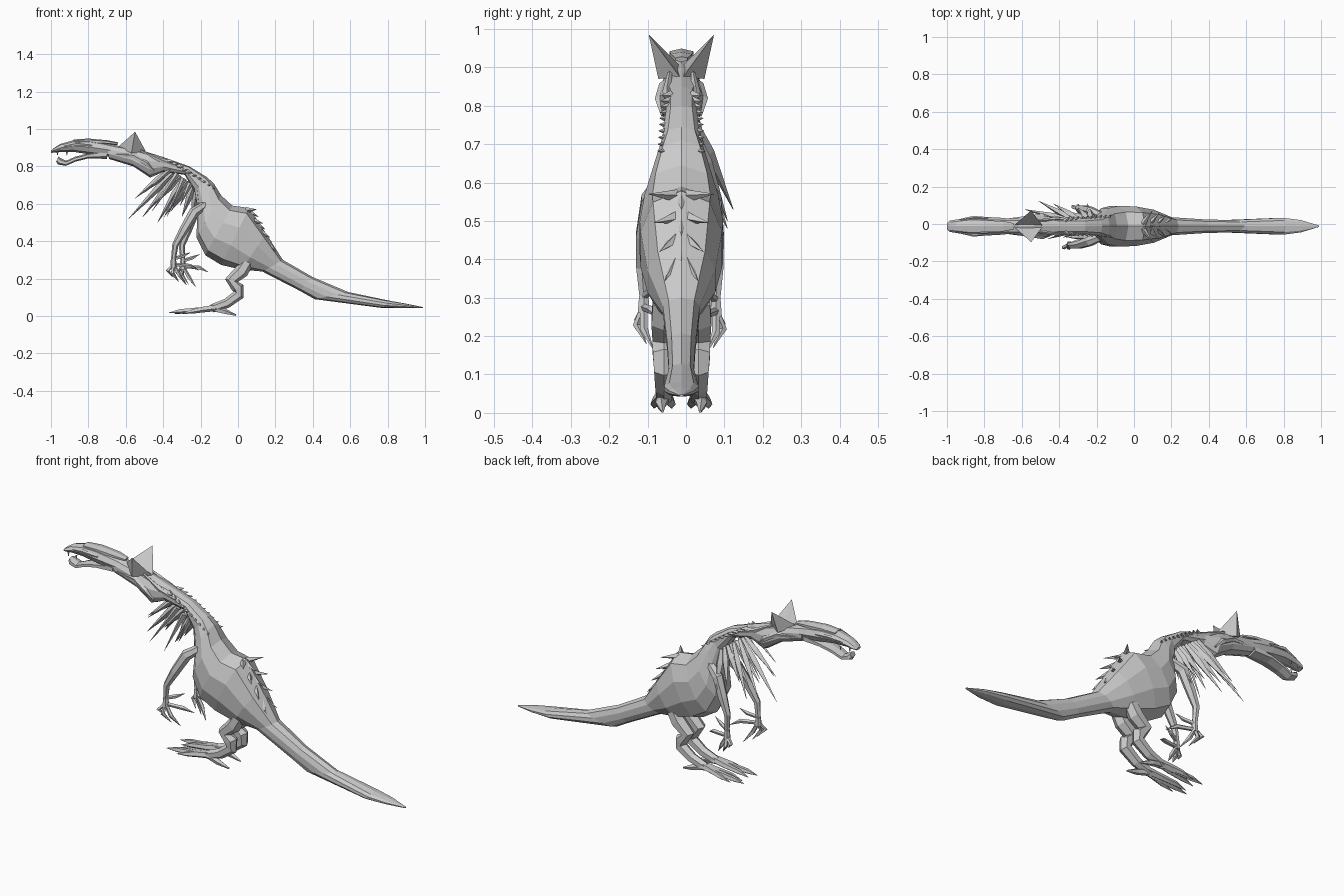
import bpy, bmesh, math
from mathutils import Vector

MID = -0.012  # the spine sits slightly off centre in y
skin = bpy.data.materials.new("grey_skin")
skin.diffuse_color = (0.6, 0.6, 0.6, 1)


def finish(bm, name):
    bmesh.ops.recalc_face_normals(bm, faces=bm.faces)
    me = bpy.data.meshes.new(name)
    bm.to_mesh(me)
    bm.free()
    me.materials.append(skin)
    ob = bpy.data.objects.new(name, me)
    ob.location.y = MID
    bpy.context.collection.objects.link(ob)


def skin_rings(bm, rings):
    rings = [[bm.verts.new(p) for p in r] for r in rings]
    n = len(rings[0])
    for a, b in zip(rings, rings[1:]):
        for i in range(n):
            bm.faces.new((a[i], a[(i + 1) % n], b[(i + 1) % n], b[i]))
    bm.faces.new(rings[0])
    bm.faces.new(rings[-1])


def loft(name, stations, n=8, power=1.0):
    """Stations are (top x, top z, bottom x, bottom z, half width)."""
    bm = bmesh.new()
    rings = []
    for tx, tz, bx, bz, w in stations:
        top, bot = Vector((tx, 0, tz)), Vector((bx, 0, bz))
        c, h = (top + bot) / 2, (top - bot) / 2
        ring = []
        for i in range(n):
            t = 2 * math.pi * i / n + math.pi / 2
            co = math.copysign(abs(math.cos(t)) ** power, math.cos(t))
            ring.append(c + h * math.sin(t) + Vector((0, w * co, 0)))
        rings.append(ring)
    skin_rings(bm, rings)
    finish(bm, name)


def add_tube(bm, pts, radii, n=6):
    pts = [Vector(p) for p in pts]
    rings = []
    for i, p in enumerate(pts):
        d = (pts[min(i + 1, len(pts) - 1)] - pts[max(i - 1, 0)]).normalized()
        u = d.cross(Vector((0, 1, 0)))
        if u.length < 0.1:
            u = d.cross(Vector((1, 0, 0)))
        u.normalize()
        v = d.cross(u)
        rings.append([p + radii[i] * (u * math.cos(a) + v * math.sin(a))
                      for a in (2 * math.pi * k / n for k in range(n))])
    skin_rings(bm, rings)


def spike(bm, base, tip, r, n=4):
    add_tube(bm, [base, tip], [r, 0.0008], n)


# Tail, trunk and neck in one long loft
loft("body", [
    (.988, .048, .988, .042, .004), (.90, .066, .88, .042, .034), (.81, .082, .77, .043, .047),
    (.59, .128, .41, .09, .034), (.40, .208, .33, .135, .038), (.24, .30, .13, .238, .05),
    (.15, .44, .02, .248, .092), (.06, .578, -.09, .273, .11), (-.03, .59, -.175, .325, .113),
    (-.09, .645, -.222, .42, .10), (-.13, .71, -.218, .55, .072), (-.17, .745, -.23, .66, .052),
    (-.26, .80, -.285, .755, .042), (-.40, .85, -.40, .77, .042), (-.48, .875, -.47, .74, .058),
    (-.58, .90, -.56, .80, .05), (-.70, .92, -.69, .84, .042)], 10, .75)

# Head: upper skull with beak, lower jaw, swept-back crest
loft("skull", [(-.64, .91, -.64, .85, .038), (-.72, .93, -.72, .855, .046),
               (-.80, .943, -.80, .865, .05), (-.88, .94, -.88, .878, .047),
               (-.95, .92, -.95, .878, .036), (-.985, .898, -.985, .874, .03),
               (-1.0, .885, -.998, .872, .018)])
loft("lower_jaw", [(-.70, .89, -.70, .84, .04), (-.80, .87, -.80, .843, .045),
                   (-.87, .852, -.87, .825, .04), (-.92, .83, -.92, .803, .034),
                   (-.95, .845, -.962, .81, .03), (-.96, .853, -.972, .825, .02)], 6)
loft("crest", [(-.88, .944, -.88, .92, .03), (-.80, .949, -.80, .92, .036),
               (-.70, .94, -.70, .918, .032), (-.64, .928, -.645, .914, .018)], 6)

# Brows and teeth
bm = bmesh.new()
for s in (-1, 1):
    add_tube(bm, [(-.93, s * .035, .908), (-.86, s * .046, .92), (-.78, s * .045, .913)],
             [.004, .01, .004], 5)
finish(bm, "brows")
bm = bmesh.new()
for s in (-1, 1):
    for i in range(2):
        x, y = -.965 + i * .05, s * (.024 + i * .006)
        spike(bm, (x, y, .88), (x, y, .858), .006)
finish(bm, "teeth")

# Ears: broad pyramids leaning outwards, meeting at the nape
bm = bmesh.new()
for s in (-1, 1):
    base = [bm.verts.new(p) for p in ((-.64, s * .004, .905), (-.57, s * .06, .87),
                                      (-.49, s * .004, .875), (-.56, s * .002, .882))]
    tip = bm.verts.new((-.55, s * .085, .985))
    bm.faces.new(base)
    for i in range(4):
        bm.faces.new((base[i], base[(i + 1) % 4], tip))
finish(bm, "ears")

# Cheek frills along the sides of the neck
bm = bmesh.new()
for s in (-1, 1):
    add_tube(bm, [(-.68, s * .035, .865), (-.56, s * .045, .855), (-.49, s * .056, .815),
                  (-.45, s * .05, .775)], [.006, .013, .014, .004], 5)
    add_tube(bm, [(-.52, s * .03, .885), (-.42, s * .038, .835), (-.30, s * .035, .79)],
             [.006, .012, .004], 5)
finish(bm, "neck_frills")

# Paired little spines down the neck
bm = bmesh.new()
for s in (-1, 1):
    for i in range(10):
        t = i / 9
        x, z = -.37 + .22 * t, .825 - .125 * t - .02 * t * t
        spike(bm, (x, s * .028, z), (x + .028, s * (.052 + .01 * t), z + .002), .015)
finish(bm, "neck_spines")

# Long blade-like quills hanging from the throat and chest
tips = [(-.55, .63, .05), (-.585, .52, .09), (-.51, .53, .135), (-.47, .58, .07),
        (-.43, .50, .12), (-.395, .53, .05), (-.36, .56, .08), (-.30, .53, .10), (-.25, .48, .12)]
bm = bmesh.new()
for i, (x, z, y) in enumerate(tips):
    t = i / 8
    root = Vector((-.36 + .14 * t, .032, .785 - .10 * t))
    tip = Vector((x, y, z))
    add_tube(bm, [root, root.lerp(tip, .35), tip], [.01, .018, .0008], 4)
    if i % 2 == 0:
        spike(bm, (root.x, -.025, root.z), (x + .05, -y * .5, z + .03), .015)
finish(bm, "chest_quills")

# Rump blades swept back down the slope, fanning outwards
bm = bmesh.new()
for i in range(4):
    x, z = .045 + .035 * i, .565 - .055 * i
    spike(bm, (x, 0, z), (x + .065, 0, z - .035 - .012 * i), .018)
    for s in (-1, 1):
        spike(bm, (x, s * .012, z), (x + .055, s * (.085 - .014 * i), z + .005 - .02 * i), .017)
finish(bm, "rump_spikes")


# Arms with long clawed fingers
def arm(name, s, dx, y, dz):
    bm = bmesh.new()
    wrist = Vector((-.345 + dx, s * y, .305 + dz))
    add_tube(bm, [(-.17, s * .055, .60), (-.235, s * .08, .555), (-.29 + dx * .4, s * y, .46),
                  (-.335 + dx * .7, s * (y + .005), .38), wrist], [.02, .028, .024, .017, .013])
    add_tube(bm, [wrist, wrist + Vector((0, 0, -.045))], [.014, .018], 6)
    for fx, fy, fz in ((-.035, .015, -.10), (-.005, .018, -.125), (.035, .0, -.14),
                       (.10, -.02, -.06)):
        knuckle = wrist + Vector((fx * .9, s * fy, fz * .62))
        tip = wrist + Vector((fx + .035, s * (fy - .025), fz))
        add_tube(bm, [wrist + Vector((0, 0, -.03)), knuckle, tip], [.01, .011, .001], 5)
    add_tube(bm, [wrist, wrist + Vector((.05, -s * .02, .015)),
                  wrist + Vector((.09, -s * .03, .035))], [.01, .01, .001], 5)
    finish(bm, name)


arm("near_arm", -1, 0, .098, 0)
arm("far_arm", 1, .05, .09, -.01)

# Legs: thigh, backward hock, long foot with splayed toes
for s, name in ((-1, "near_leg"), (1, "far_leg")):
    bm = bmesh.new()
    y = s * .045
    add_tube(bm, [(.05, y, .29), (.02, y, .24), (-.035, y, .19), (.0, y, .15), (.005, y, .115),
                  (-.06, y, .068), (-.14, y, .04)],
             [.034, .038, .035, .034, .03, .026, .022], 6)
    for dx, dy, z in ((-.37, .012, .018), (-.34, -.02, .012), (-.30, .026, .012)):
        add_tube(bm, [(-.10, y, .048), (-.20, y + s * dy * .6, .034),
                      (dx + .06, y + s * dy * .9, .026), (dx, y + s * dy, z)],
                 [.02, .016, .013, .001], 5)
    add_tube(bm, [(-.13, y, .04), (-.07, y + s * .008, .024), (-.01, y + s * .004, .004)],
             [.018, .015, .004], 5)
    finish(bm, name)
